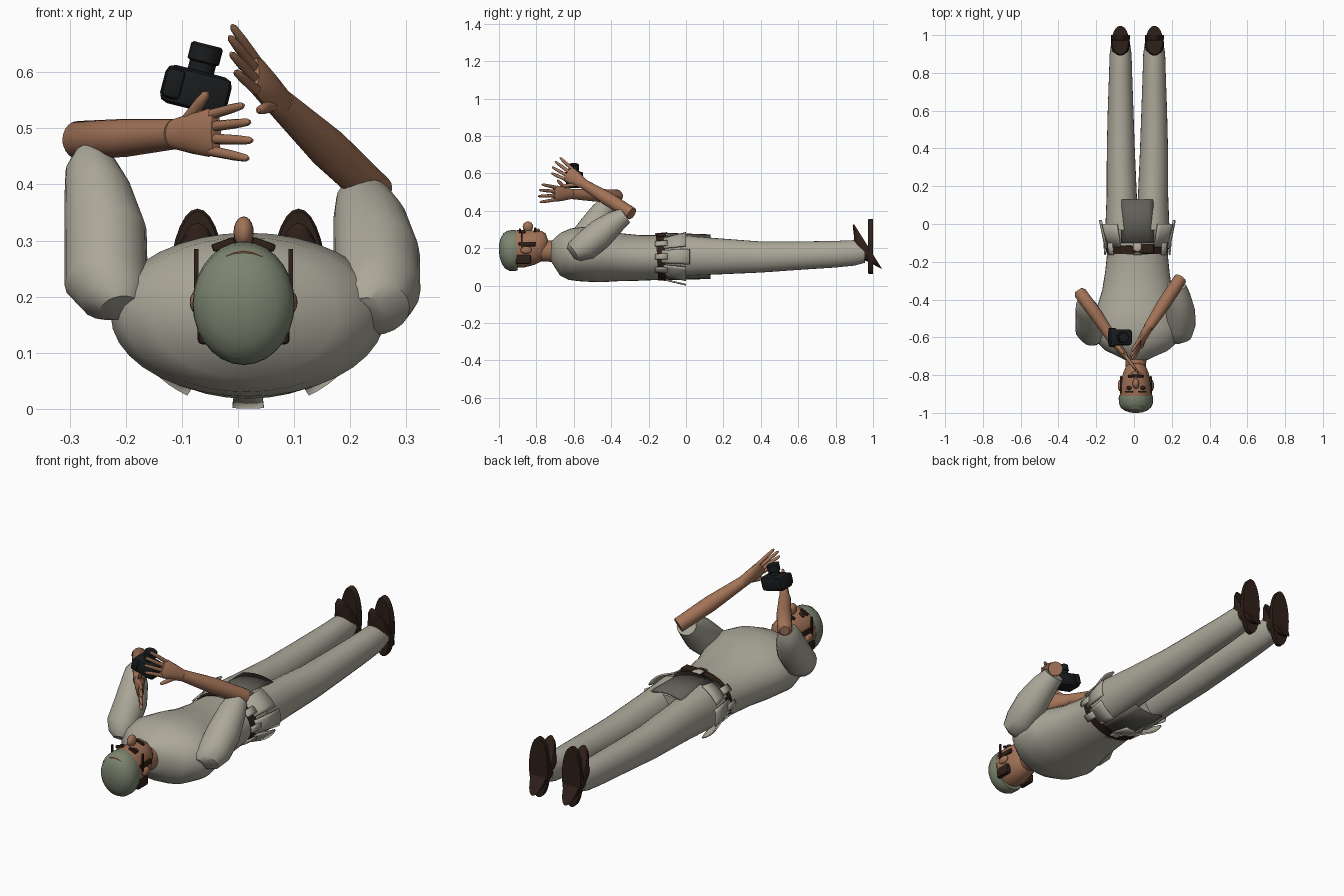
import bpy, bmesh, math
from mathutils import Vector, Matrix

if "Cube" in bpy.data.objects:
    bpy.data.objects.remove(bpy.data.objects["Cube"])


def material(name, rgb):
    m = bpy.data.materials.new(name)
    m.diffuse_color = (*rgb, 1)
    m.use_nodes = True
    m.node_tree.nodes["Principled BSDF"].inputs["Base Color"].default_value = m.diffuse_color
    return m


CLOTH = material("cloth", (0.41, 0.39, 0.32))
PANEL = material("dark_cloth", (0.12, 0.115, 0.095))
CAP = material("cap_green", (0.2, 0.23, 0.16))
SKIN = material("skin", (0.36, 0.17, 0.095))
BROWN = material("leather", (0.028, 0.014, 0.009))
BLACK = material("black", (0.01, 0.011, 0.012))


def finish(name, bm, mat, angle=40):
    bmesh.ops.recalc_face_normals(bm, faces=bm.faces)
    me = bpy.data.meshes.new(name)
    bm.to_mesh(me)
    bm.free()
    me.materials.append(mat)
    me.shade_smooth()
    me.set_sharp_from_angle(angle=math.radians(angle))
    ob = bpy.data.objects.new(name, me)
    bpy.context.collection.objects.link(ob)
    return ob


def tube(name, rings, mat, hint=(1, 0, 0), n=20):
    """Loft of ellipses: rings are (centre, radius along hint, other radius)."""
    t = (Vector(rings[-1][0]) - Vector(rings[0][0])).normalized()
    a = Vector(hint)
    a = (a - t * a.dot(t)).normalized()
    b = t.cross(a)
    bm = bmesh.new()
    loops = []
    for c, ra, rb in rings:
        loops.append([bm.verts.new(Vector(c) + a * ra * math.cos(k * math.tau / n)
                                   + b * rb * math.sin(k * math.tau / n)) for k in range(n)])
    for p, q in zip(loops, loops[1:]):
        for k in range(n):
            bm.faces.new((p[k], p[(k + 1) % n], q[(k + 1) % n], q[k]))
    bm.faces.new(loops[0])
    bm.faces.new(loops[-1])
    return finish(name, bm, mat)


def y_tube(name, rows, mat, n=28):
    """Loft along y: rows are (y, x, z, x radius, z radius)."""
    return tube(name, [((x, y, z), rx, rz) for y, x, z, rx, rz in rows], mat, n=n)


def ball(name, c, r, mat):
    bm = bmesh.new()
    bmesh.ops.create_uvsphere(bm, u_segments=16, v_segments=10, radius=1,
                              matrix=Matrix.Translation(c) @ Matrix.Diagonal((*r, 1)))
    return finish(name, bm, mat)


def box(name, c, size, mat, bevel=0.0, rot=0.0):
    bm = bmesh.new()
    bmesh.ops.create_cube(bm, size=1, matrix=Matrix.Diagonal((*size, 1)))
    if bevel:
        bmesh.ops.bevel(bm, geom=bm.edges[:], offset=bevel, segments=2, affect='EDGES', profile=0.5)
    bm.transform(Matrix.Translation(c) @ Matrix.Rotation(rot, 4, 'Y'))
    return finish(name, bm, mat)


def hip_flap(name, a0, a1, y0, y1, out0, out1, mat, steps=6):
    """Curved strip of cloth wrapped around the hips."""
    bm = bmesh.new()
    rows = []
    for j in range(3):
        f = j / 2
        y, o = y0 + (y1 - y0) * f, out0 + (out1 - out0) * f
        rows.append([])
        for i in range(steps + 1):
            a = math.radians(a0 + (a1 - a0) * i / steps)
            rows[-1].append(bm.verts.new((0.018 + (0.165 + o) * math.cos(a), y,
                                          0.155 + (0.115 + o) * math.sin(a))))
    for p, q in zip(rows, rows[1:]):
        for i in range(steps):
            bm.faces.new((p[i], p[i + 1], q[i + 1], q[i]))
    ob = finish(name, bm, mat)
    mod = ob.modifiers.new("thickness", 'SOLIDIFY')
    mod.thickness, mod.offset = 0.008, 0


# Torso and neck
y_tube("shirt", [(-.72, .01, .185, .06, .055), (-.70, .01, .18, .10, .08), (-.67, .012, .17, .165, .115),
                 (-.62, .015, .168, .22, .138), (-.55, .018, .168, .245, .146), (-.45, .017, .16, .215, .142),
                 (-.35, .017, .152, .185, .128), (-.25, .018, .148, .17, .122), (-.15, .018, .15, .16, .12),
                 (-.05, .018, .155, .168, .116), (.04, .018, .155, .16, .108), (.1, .018, .155, .11, .09)],
       CLOTH, 36)
y_tube("neck", [(-.80, .01, .19, .056, .06), (-.74, .01, .185, .054, .056), (-.69, .01, .182, .06, .06)], SKIN)

# Belt, buckle, hip flaps and hanging panels
y_tube("belt", [(-.155, .018, .15, .164, .124), (-.11, .018, .152, .168, .124)], BROWN, 36)
box("buckle", (.05, -.13, .272), (.11, .05, .02), BROWN, .005)
for i, a in enumerate((35, 90, 145, 180, 215, 270, 325, 360)):
    hip_flap(f"belt_loop_{i}", a - 7, a + 7, -.165, -.1, .006, .012, CLOTH, 3)
for s, nm in ((1, "front"), (-1, "back")):
    hip_flap(f"{nm}_panel", s * 60, s * 120, -.1, .13, .008, .0, PANEL)
    for k, a in enumerate((22, 122)):
        hip_flap(f"{nm}_flap_{k}", s * a, s * (a + 36), -.12, .0, .002, .036, CLOTH)
hip_flap("back_tail", -98, -82, -.12, .0, .008, .036, CLOTH, 3)
for k, a in enumerate((0, 180)):
    hip_flap(f"side_pocket_{k}", a - 16, a + 16, -.13, .02, .004, .034, CLOTH)

# Legs and boots
for s, nm in ((-1, "left"), (1, "right")):
    y_tube(f"{nm}_trouser_leg",
           [(y, .018 + s * o, z, rx, rz) for y, o, z, rx, rz in
            ((-.03, .08, .16, .09, .11), (.15, .083, .157, .08, .098), (.4, .088, .153, .074, .083),
             (.6, .089, .16, .068, .076), (.8, .089, .168, .061, .071), (.9, .089, .175, .058, .068),
             (.955, .089, .18, .05, .058))], CLOTH)
    x = .018 + s * .09
    y_tube(f"{nm}_boot", [(.925, x, .18, .046, .052), (.945, x, .195, .05, .09), (.96, x, .208, .05, .13),
                          (.973, x, .21, .044, .143)], BROWN)
    y_tube(f"{nm}_sole", [(.972, x, .21, .046, .142), (.978, x, .21, .051, .147), (1.0, x, .21, .051, .147)],
           BROWN)

# Head, face and cap
y_tube("head", [(-.742, .01, .255, .025, .025), (-.755, .01, .24, .052, .055), (-.79, .01, .215, .068, .084),
                (-.84, .01, .205, .08, .098), (-.9, .01, .195, .085, .104), (-.95, .01, .19, .075, .095)], SKIN)
ball("nose", (.01, -.845, .315), (.018, .028, .028), SKIN)
ball("lips", (.01, -.79, .296), (.026, .01, .009), SKIN)
y_tube("cap", [(-.905, .01, .19, .087, .107), (-.92, .01, .188, .091, .11), (-.95, .01, .186, .09, .107),
               (-.972, .01, .185, .08, .094), (-.988, .01, .185, .06, .068), (-.997, .01, .185, .033, .038),
               (-1.0, .01, .185, .01, .01)], CAP)
for s, nm in ((-1, "left"), (1, "right")):
    x = .01 + s * .084
    ball(f"{nm}_ear", (x, -.855, .19), (.012, .03, .02), SKIN)
    box(f"{nm}_sideburn", (.01 + s * .078, -.85, .222), (.012, .09, .024), BROWN, .004)
    box(f"{nm}_hair", (.01 + s * .07, -.87, .14), (.024, .08, .05), BROWN, .008)
    box(f"{nm}_glasses_arm", (x, -.878, .235), (.008, .01, .1), BROWN)
    box(f"{nm}_eyebrow", (.01 + s * .036, -.888, .293), (.042, .01, .014), BROWN, .003, s * .35)
    ball(f"{nm}_eye", (.01 + s * .034, -.868, .285), (.017, .011, .012), BROWN)
    box(f"{nm}_moustache", (.01 + s * .022, -.806, .298), (.04, .012, .012), BROWN, .003, s * .35)

# Sleeves and forearms
tube("right_sleeve", [((.23, -.615, .17), .035, .035), ((.24, -.595, .18), .066, .06),
                      ((.248, -.54, .21), .077, .077), ((.247, -.46, .275), .077, .08),
                      ((.235, -.38, .34), .065, .062), ((.225, -.325, .375), .05, .045)], CLOTH)
tube("left_sleeve", [((-.21, -.615, .18), .035, .035), ((-.22, -.595, .195), .06, .06),
                     ((-.235, -.56, .23), .075, .075), ((-.236, -.50, .31), .074, .075),
                     ((-.25, -.45, .385), .06, .065), ((-.262, -.425, .43), .046, .05),
                     ((-.265, -.41, .455), .028, .03)], CLOTH)
tube("right_forearm", [((.245, -.29, .385), .034, .034), ((.16, -.42, .465), .037, .036),
                       ((.075, -.55, .545), .026, .026)], SKIN, (0, 0, 1))
tube("left_forearm", [((-.295, -.35, .478), .022, .022), ((-.285, -.365, .479), .034, .034),
                      ((-.2, -.48, .483), .034, .034), ((-.11, -.615, .49), .027, .027)], SKIN, (0, 0, 1))


def hand(side, wrist, tip, wide, thumb):
    """Palm, four fanned fingers and a thumb."""
    p, w = Vector(wrist), Vector(wide).normalized()
    d = Vector(tip) - p
    length = d.length
    d.normalize()
    palm = length * .5
    tube(f"{side}_palm", [(p - d * .01, .026, .024), (p + d * palm * .4, .036, .022),
                          (p + d * palm * .85, .043, .018), (p + d * palm * 1.05, .038, .011)], SKIN, w, 16)

    def digit(name, base, direction, size, r):
        u = direction.normalized()
        tube(name, [(base, r, r), (base + u * size * .6, r * .9, r * .9),
                    (base + u * size * .92, r * .7, r * .7), (base + u * size, r * .3, r * .3)], SKIN, w, 10)

    for i, reach in enumerate((.42, .5, .53, .48)):
        k = (i - 1.5) * -thumb
        digit(f"{side}_finger_{i}", p + d * palm * .95 + w * k * .022, d + w * k * .1,
              length * reach, .0095)
    digit(f"{side}_thumb", p + d * palm * .3 + w * thumb * .025, d * .8 + w * thumb * .65, .075, .011)


hand("right", (.075, -.55, .545), (-.015, -.71, .65), (0, .6, .8), -1)
hand("left", (-.11, -.615, .49), (.025, -.79, .495), (0, 0, 1), 1)

# Camera pointing upwards
box("camera_body", (-.075, -.6, .568), (.122, .085, .07), BLACK, .016, .25)
box("camera_grip", (-.115, -.6, .58), (.035, .1, .055), BLACK, .01, .25)
axis = Vector((math.sin(.25), 0, math.cos(.25)))
c = Vector((-.075, -.6, .568))
tube("camera_lens", [(c + axis * h, r, r) for h, r in
                     ((.02, .024), (.05, .024), (.053, .029), (.08, .029), (.084, .025))], BLACK)
